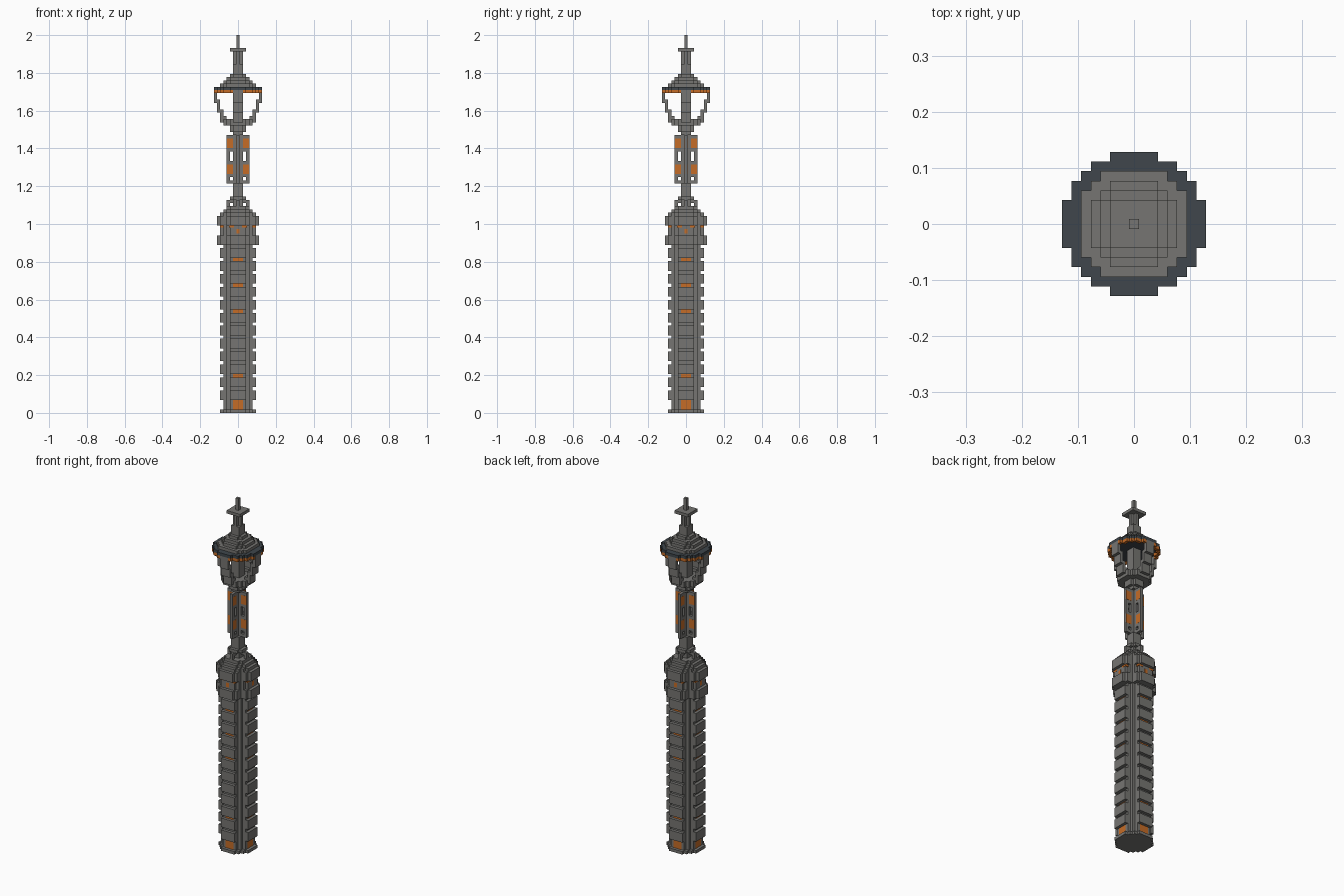
import bpy, bmesh

cube = bpy.data.objects.get("Cube")
if cube:
    bpy.data.objects.remove(cube)

U = 2 / 117  # size of one block


def material(name, rgb):
    m = bpy.data.materials.new(name)
    m.use_nodes = True
    m.diffuse_color = (*rgb, 1)
    m.node_tree.nodes["Principled BSDF"].inputs["Base Color"].default_value = (*rgb, 1)
    return m


STONE = material("grey stone", (0.18, 0.178, 0.168))
SLATE = material("dark slate", (0.05, 0.062, 0.072))
ORANGE = material("orange glow", (0.56, 0.15, 0.02))


def finish(name, bm, mat):
    bmesh.ops.recalc_face_normals(bm, faces=bm.faces)
    bmesh.ops.scale(bm, vec=(U, U, U), verts=bm.verts)
    mesh = bpy.data.meshes.new(name)
    bm.to_mesh(mesh)
    bm.free()
    mesh.materials.append(mat)
    bpy.context.collection.objects.link(bpy.data.objects.new(name, mesh))


def outline(corners):
    """Stepped outline mirrored into all four quadrants; corners run from +x to +y."""
    quad = []
    for i, (x, y) in enumerate(corners):
        if i:
            quad.append((x, corners[i - 1][1]))
        quad.append((x, y))
    half = quad + [(-x, y) for x, y in reversed(quad)]
    return half + [(-x, -y) for x, y in half]


def add_prism(bm, corners, z0, z1):
    base = bm.faces.new([bm.verts.new((x, y, z0)) for x, y in outline(corners)])
    top = bmesh.ops.extrude_face_region(bm, geom=[base], use_keep_orig=True)["geom"]
    bmesh.ops.translate(bm, vec=(0, 0, z1 - z0),
                        verts=[g for g in top if isinstance(g, bmesh.types.BMVert)])


def prisms(name, layers, mat=STONE):
    bm = bmesh.new()
    for corners, z0, z1 in layers:
        add_prism(bm, corners, z0, z1)
    finish(name, bm, mat)


def four_way(name, boxes, mat=STONE):
    """Boxes (r0, r1, s0, s1, z0, z1): radial, sideways, height; repeated on four sides."""
    bm = bmesh.new()
    for r0, r1, s0, s1, z0, z1 in boxes:
        for dx, dy in ((1, 0), (0, 1), (-1, 0), (0, -1)):
            v = bmesh.ops.create_cube(bm, size=1)["verts"]
            for p in v:
                r = r1 if p.co.x > 0 else r0
                s = s1 if p.co.y > 0 else s0
                z = z1 if p.co.z > 0 else z0
                p.co = (r * dx - s * dy, r * dy + s * dx, z)
    finish(name, bm, mat)


# Stepped plan shapes
PLUS = [(1.5, .5), (.5, 1.5)]
SQUARE = [(1.5, 1.5)]
TINY = [(.5, .5)]
SMALL = [(2.5, 1.5), (1.5, 2.5)]
MID = [(3.5, 2.5), (2.5, 3.5)]
CORE = [(4.5, 2.5), (3.5, 3.5), (2.5, 4.5)]
RIB = [(5.5, 2.5), (2.5, 5.5)]
BROAD = [(5.5, 2.5), (4.5, 3.5), (3.5, 4.5), (2.5, 5.5)]
COLLAR = [(6.5, 2.5), (5.5, 3.5), (3.5, 5.5), (2.5, 6.5)]
RIM = [(7.5, 2.5), (6.5, 4.5), (5.5, 5.5), (4.5, 6.5), (2.5, 7.5)]

# Ribbed shaft
prisms("base_plate", [(BROAD, 0, 1)])
prisms("shaft_core", [(CORE, 1, 58)])
prisms("shaft_ribs", [(RIB, z, z + 3) for z in range(4, 52, 4)])
four_way("doors", [(4, 4.55, -1.5, 1.5, 1, 4)], ORANGE)
four_way("shaft_windows", [(4, 4.55, -1.5, 1.5, z, z + 1) for z in (11, 31, 39, 47)], ORANGE)

# Gallery head on top of the shaft
prisms("gallery", [(COLLAR, 52, 55), (BROAD, 55, 58), (COLLAR, 58, 61)])
prisms("gallery_roof", [(BROAD, 61, 62), (CORE, 62, 63), (MID, 63, 64)])
four_way("gallery_windows", [(5, 5.55, -.5, .5, 55.5, 57)]
         + [(3, 4.55 + 1, s - .8, s + .8, 57.4, 58) for s in (-2, 2)], ORANGE)
four_way("roof_frames", [(2.5, 3.5, -.5, .5, 61, 66), (1, 2.5, -.5, .5, 65, 66)])

# Middle column with pierced fins and glowing panels
prisms("column", [(SQUARE, 63, 71), (SMALL, 66, 67), (PLUS, 71, 86)])
four_way("fins", [(2.5, 3.5, -.5, .5, 71, 86)]
         + [(1, 2.5, -.5, .5, a, b) for a, b in ((71, 72), (73, 78), (81, 86))])
four_way("fin_panels", [(1.5, 3.45, s - .05, s + .05, a, a + 3)
                        for s in (-.5, .5) for a in (74, 82)], ORANGE)

# Lantern bowl, curved arms and inner column
prisms("lantern_bowl", [(SQUARE, 86, 87), (SMALL, 87, 89), (CORE, 89, 91)])
prisms("lantern_column", [(SQUARE, 91, 100)])
four_way("lantern_arms", [(3.5, 4.5, -1.5, 1.5, 90, 92), (4.5, 5.5, -1.5, 1.5, 90, 94),
                          (5.5, 6.5, -1.5, 1.5, 93, 97), (6.5, 7.5, -1.5, 1.5, 96, 100)])

# Glowing ring under the rim
four_way("glow_ring", [(6.5, 7.45, 1.5, 2.5, 99, 100), (6.5, 7.45, -2.5, -1.5, 99, 100),
                       (5.5, 6.5, 2.5, 4.5, 99, 100), (5.5, 6.5, -4.5, -2.5, 99, 100),
                       (4.5, 5.5, 4.5, 5.5, 99, 100)], ORANGE)

# Lantern roof and spire
prisms("roof_rim", [(RIM, 100, 101)], SLATE)
prisms("roof_steps", [([(5.5, 3.5), (4.5, 4.5), (3.5, 5.5)], 101, 102),
                      (CORE, 102, 103), (MID, 103, 104)])
prisms("spire", [(SMALL, 104, 105), (SQUARE, 105, 108), (PLUS, 108, 112),
                 ([(2.5, 2.5)], 112, 113), (TINY, 113, 117)])
